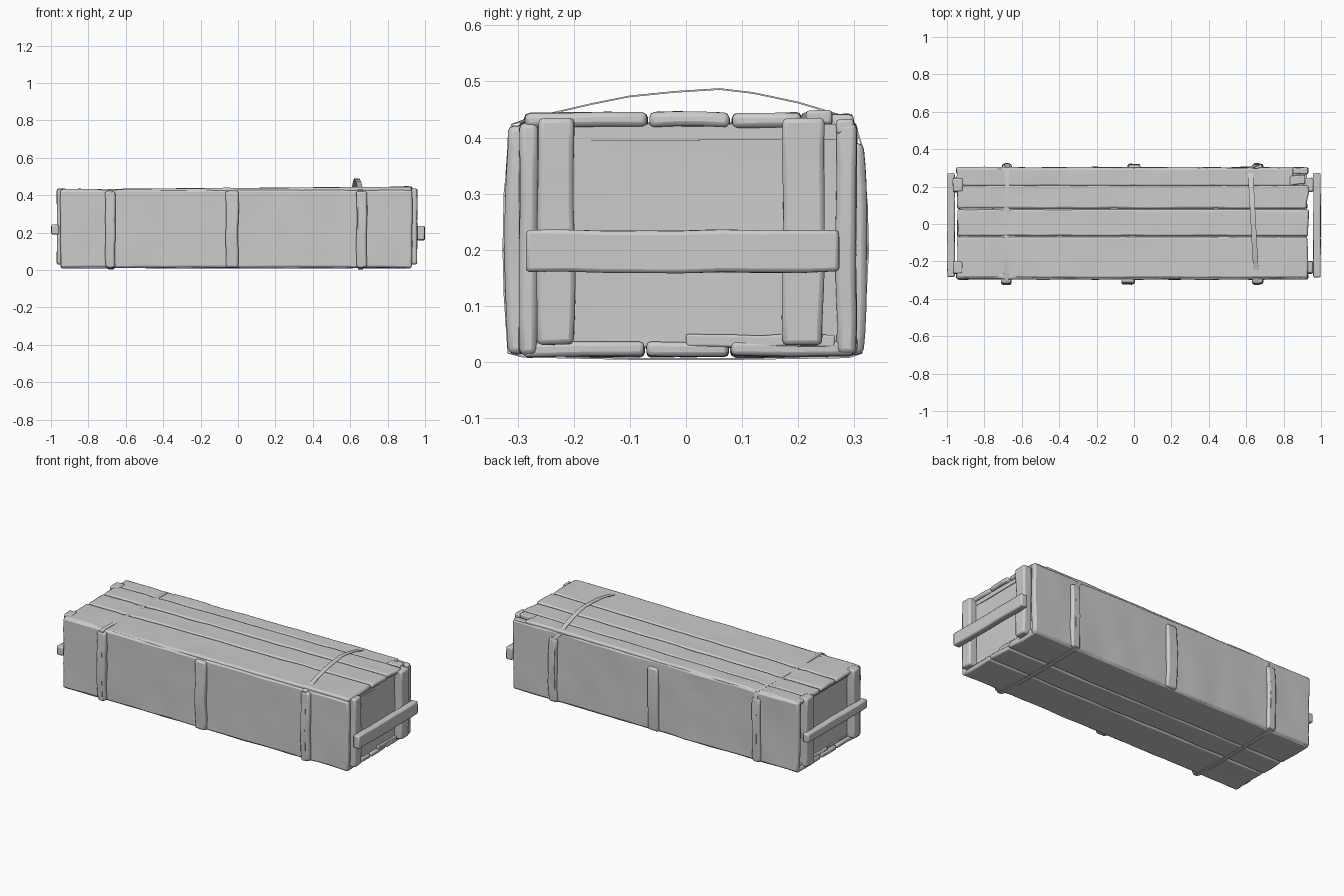
import bpy, bmesh, math
from mathutils import Vector, noise

if "Cube" in bpy.data.objects:
    bpy.data.objects.remove(bpy.data.objects["Cube"])


def finish(bm, name, bevel=0.0, angle=40):
    bmesh.ops.recalc_face_normals(bm, faces=bm.faces)
    me = bpy.data.meshes.new(name)
    bm.to_mesh(me)
    bm.free()
    ob = bpy.data.objects.new(name, me)
    bpy.context.collection.objects.link(ob)
    if bevel:
        m = ob.modifiers.new("worn_edges", "BEVEL")
        m.width, m.segments = bevel, 2
        m.limit_method, m.angle_limit = "ANGLE", math.radians(50)
    bpy.ops.object.select_all(action="DESELECT")
    ob.select_set(True)
    bpy.context.view_layer.objects.active = ob
    bpy.ops.object.shade_smooth_by_angle(angle=math.radians(angle))
    return ob


def board(name, x, y, z, cuts=(1, 1, 1), wobble=(0.003, 0.003, 0.002),
          bevel=0.008, seed=0.0, shape=None):
    """Hand-cut plank filling the x, y, z ranges, with an optional shape function."""
    bm = bmesh.new()
    bmesh.ops.create_cube(bm, size=1)
    for v in bm.verts:
        v.co = Vector([r[0] + (c + 0.5) * (r[1] - r[0]) for r, c in zip((x, y, z), v.co)])
    for axis, r in enumerate((x, y, z)):
        for i in range(1, cuts[axis]):
            p, n = Vector((0, 0, 0)), Vector((0, 0, 0))
            p[axis] = r[0] + (r[1] - r[0]) * i / cuts[axis]
            n[axis] = 1
            bmesh.ops.bisect_plane(bm, geom=bm.verts[:] + bm.edges[:] + bm.faces[:],
                                   plane_co=p, plane_no=n)
    for v in bm.verts:
        q = Vector((v.co.x * 7 + seed * 3.7, v.co.y * 12 + seed, v.co.z * 7 - seed))
        n = noise.noise_vector(q)
        if shape:
            v.co = shape(v.co.copy())
        v.co += Vector([a * b for a, b in zip(n, wobble)])
    return finish(bm, name, bevel)


def strap(name, path, width, thick, x_of):
    """Flat band swept round a closed (y, z) path."""
    bm = bmesh.new()
    rings, n = [], len(path)
    for i, (y, z) in enumerate(path):
        t = Vector(path[(i + 1) % n]) - Vector(path[i - 1])
        t.normalize()
        oy, oz = t.y * thick, -t.x * thick
        xc = x_of(y, z)
        rings.append([bm.verts.new(c) for c in (
            (xc - width / 2, y, z), (xc + width / 2, y, z),
            (xc + width / 2, y + oy, z + oz), (xc - width / 2, y + oy, z + oz))])
    for i in range(n):
        a, b = rings[i], rings[(i + 1) % n]
        for k in range(4):
            bm.faces.new((a[k], a[(k + 1) % 4], b[(k + 1) % 4], b[k]))
    return finish(bm, name)


# Lid boards rise slightly to the right and are pinched under the tight strap
def lid_shape(co):
    co.z += 0.007 * co.x
    co.z -= 0.009 * math.exp(-((co.x + 0.68) / 0.03) ** 2)
    return co


X = (-0.945, 0.93)
lid_rows = [(-0.288, -0.069), (-0.064, 0.077), (0.083, 0.205)]
for i, y in enumerate(lid_rows):
    board(f"lid_board_{i + 1}", X, y, (0.412, 0.438), (38, 3, 1),
          (0.010, 0.003, 0.004), 0.009, i * 2.3, lid_shape)
board("lid_board_4", (-0.945, 0.85), (0.203, 0.298), (0.412, 0.437), (38, 2, 1),
      (0.008, 0.003, 0.004), 0.009, 6.9, lid_shape)


# Broken corner of the lid
def chip_shape(co):
    co.y -= 0.25 * max(0, 0.875 - co.x)
    co.z += 0.06 * (co.x - 0.88)
    return co


board("broken_lid_corner", (0.835, 0.915), (0.215, 0.262), (0.42, 0.446), (3, 2, 1),
      (0.006, 0.006, 0.003), 0.006, 4.0, chip_shape)
board("lid_corner_splinter", (0.85, 0.93), (0.268, 0.3), (0.405, 0.432), (3, 2, 1),
      (0.006, 0.004, 0.003), 0.006, 5.0)
board("lid_core", (-0.93, 0.915), (-0.275, 0.28), (0.395, 0.424), bevel=0)

# Bottom boards
for i, y in enumerate([(-0.29, -0.075), (-0.07, 0.075), (0.08, 0.298)]):
    board(f"bottom_board_{i + 1}", (-0.945, 0.925), y, (0.010, 0.036), (32, 2, 1),
          (0.008, 0.003, 0.004), 0.008, 11 + i)
board("bottom_core", (-0.93, 0.91), (-0.275, 0.28), (0.025, 0.045), bevel=0)

# Long side walls
for name, y, s in (("front_wall", (-0.296, -0.264), 21), ("back_wall", (0.268, 0.303), 27)):
    board(name, (-0.95, 0.932), y, (0.014, 0.427), (38, 1, 6),
          (0.006, 0.006, 0.003), 0.010, s)

# Recessed end panels, end battens and carrying bars
for side, s in (("left", -1), ("right", 1)):
    def ends(a, b, off=-0.01 if s < 0 else 0.0):
        return tuple(sorted((s * a + off, s * b + off)))
    board(f"{side}_end_panel", ends(0.885, 0.912), (-0.275, 0.28), (0.025, 0.42),
          (1, 6, 5), (0.006, 0.002, 0.002), 0.004, 30 + s)
    for j, y in enumerate([(-0.266, -0.198), (0.172, 0.245)]):
        board(f"{side}_end_batten_{j + 1}", ends(0.905, 0.958), y, (0.03, 0.434),
              (1, 1, 8), (0.005, 0.005, 0.003), 0.009, 35 + s + j)
    bar = (0.16, 0.235) if s > 0 else (0.19, 0.242)
    board(f"{side}_carrying_bar", ends(0.958, 0.998, 0), (-0.285, 0.272), bar,
          (1, 8, 1), (0.002, 0.004, 0.004), 0.007, 40 + s)
    board(f"{side}_bottom_rail", ends(0.90, 0.925), (0.0, 0.265), (0.025, 0.048),
          (1, 6, 1), (0.004, 0.003, 0.006), 0.004, 44 + s)


# Upright battens, bowed outwards at mid height
def bow(co):
    co.y += math.copysign(0.009 * (1 - ((co.z - 0.21) / 0.2) ** 2), co.y) * (abs(co.y) > 0.3)
    return co


for pos, xf, xb, w in (("left", -0.682, -0.678, 0.052), ("middle", -0.032, 0.002, 0.068),
                       ("right", 0.660, 0.662, 0.056)):
    board(f"front_batten_{pos}", (xf - w / 2, xf + w / 2), (-0.315, -0.285),
          (0.014, 0.421), (2, 1, 10), (0.007, 0.003, 0.003), 0.010, 50 + xf, bow)
    board(f"back_batten_{pos}", (xb - w / 2, xb + w / 2), (0.29, 0.314),
          (0.014, 0.39), (2, 1, 10), (0.007, 0.003, 0.003), 0.010, 60 + xb, bow)

# Loose metal strap arching over the right of the lid, tight strap on the left
around = [(0.302, 0.425), (0.315, 0.385), (0.324, 0.28), (0.326, 0.2), (0.322, 0.12),
          (0.314, 0.015), (0.29, 0.007), (0.1, 0.004), (-0.1, 0.004), (-0.29, 0.008),
          (-0.318, 0.015), (-0.325, 0.12), (-0.327, 0.2), (-0.325, 0.3), (-0.312, 0.424)]
arch = [(-0.26, 0.44), (-0.17, 0.461), (-0.1, 0.475), (-0.02, 0.483), (0.06, 0.488),
        (0.12, 0.481), (0.2, 0.464), (0.27, 0.443)]
flat = [(-0.29, 0.432), (-0.1, 0.428), (0.1, 0.428), (0.29, 0.430)]
strap("loose_right_strap", (around + arch)[::-1], 0.028, -0.003,
      lambda y, z: 0.638 - 0.055 * y if z > 0.4 else 0.655)
strap("tight_left_strap", (around + flat)[::-1], 0.024, -0.003,
      lambda y, z: -0.68 + 0.01 * y)
